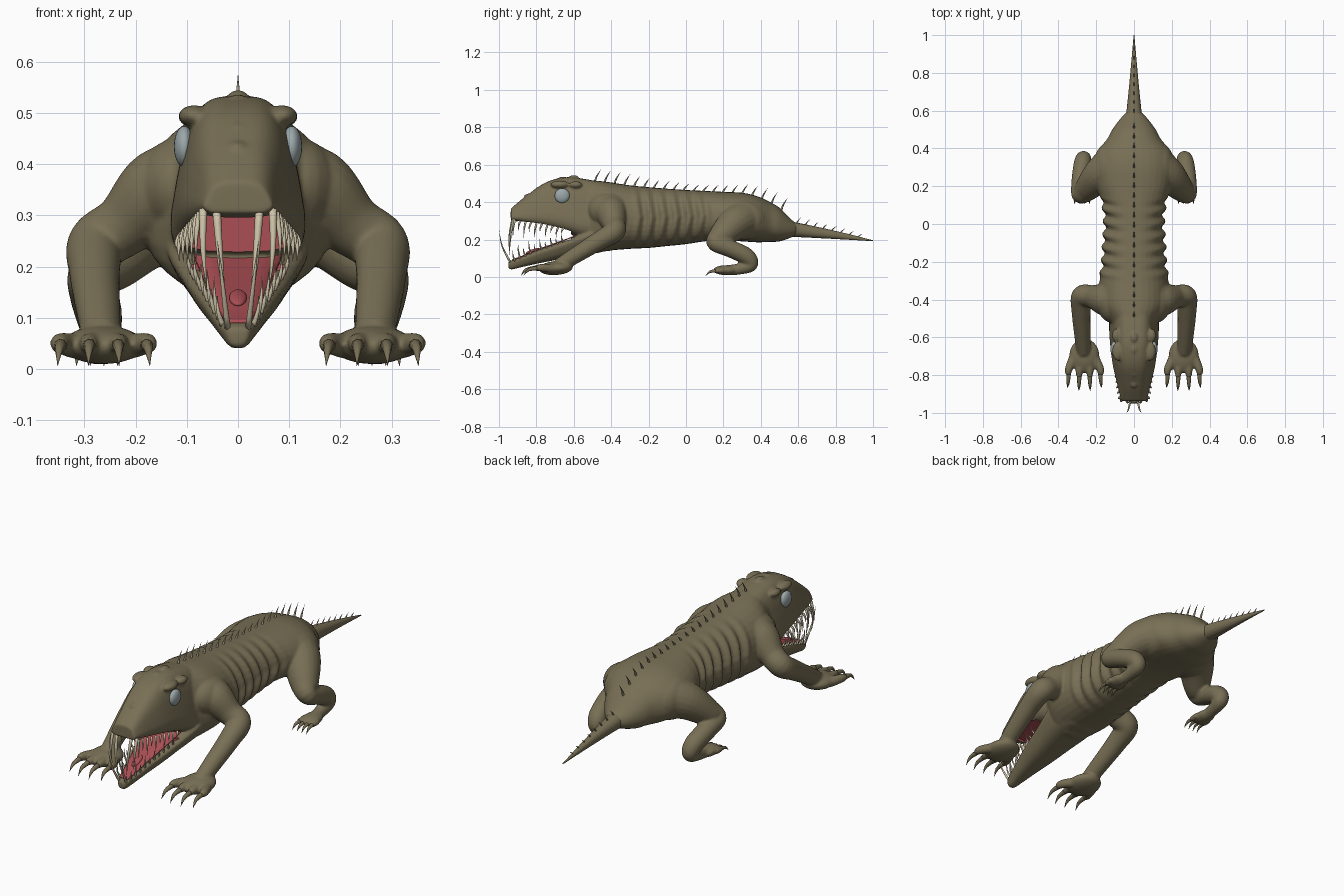
import bpy, bmesh, math
from mathutils import Vector, Matrix

cube = bpy.data.objects.get("Cube")
if cube:
    bpy.data.objects.remove(cube, do_unlink=True)


def material(name, rgb):
    m = bpy.data.materials.new(name)
    m.use_nodes = True
    m.diffuse_color = (*rgb, 1)
    m.node_tree.nodes["Principled BSDF"].inputs["Base Color"].default_value = (*rgb, 1)
    return m


hide = material("olive_hide", (0.187, 0.158, 0.09))
flesh = material("mouth_red", (0.41, 0.078, 0.09))
bone = material("tooth_ivory", (0.62, 0.55, 0.39))
eye_grey = material("eye_grey", (0.33, 0.39, 0.40))
spine_tan = material("spine_tan", (0.36, 0.32, 0.22))


def finish(name, bm, mat, smooth=True):
    bmesh.ops.recalc_face_normals(bm, faces=bm.faces)
    mesh = bpy.data.meshes.new(name)
    bm.to_mesh(mesh)
    bm.free()
    mesh.materials.append(mat)
    for p in mesh.polygons:
        p.use_smooth = smooth
    ob = bpy.data.objects.new(name, mesh)
    bpy.context.collection.objects.link(ob)
    return ob


def spline(keys, steps):
    """Smooth interpolation through tuples of any length."""
    k = [keys[0]] + list(keys) + [keys[-1]]
    out = []
    for i in range(1, len(k) - 2):
        for j in range(steps):
            t = j / steps
            out.append([0.5 * (2 * b + (c - a) * t + (2 * a - 5 * b + 4 * c - d) * t * t
                               + (3 * b - a - 3 * c + d) * t ** 3)
                        for a, b, c, d in zip(k[i - 1], k[i], k[i + 1], k[i + 2])])
    return out + [list(keys[-1])]


def skin(bm, rings):
    rows = [[bm.verts.new(p) for p in r] for r in rings]
    n = len(rows[0])
    for a, b in zip(rows, rows[1:]):
        for i in range(n):
            bm.faces.new((a[i], a[(i + 1) % n], b[(i + 1) % n], b[i]))
    bm.faces.new(rows[0])
    bm.faces.new(rows[-1])


def loft(bm, keys, power=2.2, taper=0.0, sides=32, steps=8, ribs=False):
    """Keys are y, half width, bottom, top."""
    rings = []
    for y, w, zb, zt in spline(keys, steps):
        ring = []
        for i in range(sides):
            a = math.tau * i / sides
            c, s = (math.copysign(abs(v) ** (2 / power), v) for v in (math.cos(a), math.sin(a)))
            f = 0.5 + 0.5 * s
            r = w * (1 + taper * (f - 0.5))
            if ribs:
                u = y + 0.05 * abs(f - 0.5)
                fade = max(0, min(1, (u + 0.29) / 0.05, (0.16 - u) / 0.05))
                r += 0.012 * fade * math.sin(math.tau * u / 0.068)
            ring.append((c * r, y, zb + (zt - zb) * f))
        rings.append(ring)
    skin(bm, rings)


def tube(bm, keys, sides=20, steps=6):
    """Keys are x, y, z, radius."""
    pts = spline(keys, steps)
    pos = [Vector(p[:3]) for p in pts]
    rings, u = [], Vector((1, 0.1, 0.2))
    for i, p in enumerate(pos):
        d = (pos[min(i + 1, len(pos) - 1)] - pos[max(i - 1, 0)]).normalized()
        u = (u - d * u.dot(d)).normalized()
        v = d.cross(u)
        r = max(pts[i][3], 0.0004)
        rings.append([p + r * (u * math.cos(math.tau * k / sides) + v * math.sin(math.tau * k / sides))
                      for k in range(sides)])
    skin(bm, rings)


def spike(bm, base, tip, r, bend=(0, 0, 0)):
    b, t = Vector(base), Vector(tip)
    m = (b + t) / 2 + Vector(bend)
    tube(bm, [(*b, r), (*m, r * 0.65), (*t, 0)], 8, 3)


def ball(bm, loc, scale, tilt=0):
    mat = Matrix.Translation(loc) @ Matrix.Rotation(tilt, 4, 'X') @ Matrix.Diagonal((*scale, 1))
    bmesh.ops.create_uvsphere(bm, u_segments=24, v_segments=16, radius=1, matrix=mat)


# Torso, skull, jaw, tail and mouth cavity sections
torso = [(-.58, .09, .2, .5), (-.5, .14, .13, .515), (-.42, .185, .14, .508), (-.3, .182, .15, .49),
         (-.2, .167, .155, .48), (-.1, .162, .165, .472), (0, .156, .175, .465), (.1, .165, .19, .46),
         (.2, .197, .195, .455), (.3, .21, .19, .45), (.38, .195, .185, .432), (.45, .142, .187, .4),
         (.5, .115, .19, .37), (.56, .07, .21, .31), (.6, .03, .23, .28)]
skull = [(-.937, .061, .303, .365), (-.92, .066, .3, .38), (-.85, .081, .285, .437),
         (-.75, .102, .265, .505), (-.65, .114, .24, .532), (-.55, .12, .21, .525), (-.42, .115, .2, .5)]
jaw = [(-.95, .02, .045, .08), (-.93, .028, .04, .09), (-.88, .042, .052, .108), (-.8, .062, .07, .142),
       (-.7, .085, .09, .178), (-.6, .105, .112, .215), (-.5, .125, .13, .26), (-.4, .13, .14, .3)]
tail = [(.5, .055, .22, .3), (.58, .042, .214, .292), (.7, .029, .208, .268),
        (.85, .015, .2, .234), (1, .002, .191, .196)]
cavity = [(-.9, .066, .2, .308), (-.8, .088, .198, .308), (-.7, .1, .19, .306), (-.615, .104, .19, .302)]
arm = [(.09, -.4, .355, .09), (.15, -.4, .342, .088), (.222, -.385, .281, .062), (.275, -.385, .243, .058),
       (.28, -.47, .19, .05), (.272, -.6, .11, .043), (.266, -.68, .06, .038)]
leg = [(.1, .32, .31, .11), (.18, .26, .285, .092), (.25, .185, .215, .067), (.285, .16, .182, .048),
       (.283, .24, .15, .047), (.272, .325, .108, .046), (.266, .345, .065, .038),
       (.27, .28, .042, .03), (.275, .22, .036, .028)]

body, claws = bmesh.new(), bmesh.new()
loft(body, torso, taper=-.12, ribs=True)
loft(body, skull, 3.6, -.5)
loft(body, jaw, 3.4, .55)

# Shoulders, hips, limbs, feet and brows, mirrored
for s in (-1, 1):
    for path in (arm, leg):
        tube(body, [(s * x, y, z, r) for x, y, z, r in path])
    ball(body, (s * .115, -.4, .35), (.085, .125, .1), -.2)
    ball(body, (s * .125, .29, .305), (.095, .145, .11))
    ball(body, (s * .263, -.697, .047), (.08, .092, .037), .06)
    ball(body, (s * .275, .21, .036), (.044, .065, .026))
    ball(body, (s * .086, -.675, .494), (.03, .05, .021))
    ball(body, (s * .094, -.59, .493), (.023, .035, .019))
    for i in range(4):
        k = i - 1.5
        x, fx = s * (.262 + .056 * k), s * (.275 + .024 * k)
        y = -.82 + .014 * abs(k)
        tube(body, [(s * (.264 + .038 * k), -.71, .045, .025), (x, -.77, .05, .021), (x, y, .046, .014)], 12)
        spike(claws, (x, y + .01, .047), (x + s * .004 * k, y - .07, .006), .013, (0, -.012, .012))
        tube(body, [(fx, .2, .035, .016), (fx, .155, .032, .013)], 12)
        spike(claws, (fx, .162, .033), (fx + s * .003 * k, .105, .006), .01, (0, -.006, .008))
# Low bumps along the middle of the snout
for i in range(5):
    ball(body, (0, -.84 + .06 * i, .434 + .1 * math.sin(i * .38)), (.018, .026, .011))

body_ob = finish("body", body, hide)
rm = body_ob.modifiers.new("blend", 'REMESH')
rm.mode, rm.voxel_size, rm.use_smooth_shade = 'VOXEL', 0.006, True
sm = body_ob.modifiers.new("soften", 'SMOOTH')
sm.factor, sm.iterations = 0.5, 7
finish("claws", claws, hide)

# Hollow the mouth; the cut faces take the red of the cutter
bm = bmesh.new()
loft(bm, cavity, 5)
cutter = finish("mouth_cutter", bm, flesh, smooth=False)
cutter.hide_render = True
cutter.hide_set(True)
cut = body_ob.modifiers.new("mouth", 'BOOLEAN')
cut.operation, cut.solver, cut.object = 'DIFFERENCE', 'EXACT', cutter
cut.material_mode = 'TRANSFER'

bm = bmesh.new()
loft(bm, tail)
finish("tail", bm, hide)

# Spines along the back and tail
bm = bmesh.new()


def ridge(keys, y):
    for a, b in zip(keys, keys[1:]):
        if a[0] <= y <= b[0]:
            return a[3] + (b[3] - a[3]) * (y - a[0]) / (b[0] - a[0])
    return keys[-1][3]


for i in range(20):
    y = -.49 + .0525 * i
    h = .038 + .032 * min(1, abs(y - .05) / .45)
    z = ridge(torso, y) - .01
    spike(bm, (0, y, z), (0, y + .035, z + h), .006, (0, -.004, 0))
for i in range(8):
    y = .59 + .047 * i
    z = ridge(tail, y) - .005
    spike(bm, (0, y, z), (0, y + .026, z + .034 - .002 * i), .004, (0, -.003, 0))
finish("back_spines", bm, spine_tan)

# Mouth floor lining and tongue tip
bm = bmesh.new()
rows = [[bm.verts.new((s * k[1] * .8, k[0], k[3] + .001)) for s in (-1, -.5, 0, .5, 1)]
        for k in spline(jaw[1:7], 4)]
for a, b in zip(rows, rows[1:]):
    for i in range(4):
        bm.faces.new((a[i], a[i + 1], b[i + 1], b[i]))
floor = finish("mouth_floor", bm, flesh)
solid = floor.modifiers.new("thickness", 'SOLIDIFY')
solid.thickness, solid.offset = 0.006, 0
bm = bmesh.new()
ball(bm, (0, -.82, .139), (.017, .04, .009), .36)
finish("tongue", bm, flesh)

# Teeth: rows along each lip plus long front fangs
upper, lower = bmesh.new(), bmesh.new()
for s in (-1, 1):
    for i in range(10):
        t = i / 9
        n = (.1 - .05 * t) * (1 if i % 2 == 0 else .6)
        x, y, z = s * (.075 + .038 * t), -.915 + .26 * t, .306 - .045 * t
        spike(upper, (x, y, z), (x + s * .006, y - .01, z - n), .006, (s * .004, -.004, 0))
        n = (.09 - .045 * t) * (1 if i % 2 else .65)
        x, y, z = s * (.03 + .058 * t), -.915 + .26 * t, .085 + .1 * t
        spike(lower, (x, y, z), (x + s * .01, y - .012, z + n), .0055, (s * .004, -.004, 0))
    spike(upper, (s * .042, -.925, .312), (s * .022, -.94, .1), .0085, (s * .002, -.012, 0))
    spike(upper, (s * .068, -.92, .312), (s * .06, -.935, .15), .008, (s * .004, -.01, 0))
    spike(lower, (s * .02, -.94, .08), (s * .04, -.999, .25), .006, (0, -.014, 0))
finish("upper_teeth", upper, bone)
finish("lower_teeth", lower, bone)

# Eyes
for s, side in ((1, "left"), (-1, "right")):
    bm = bmesh.new()
    ball(bm, (s * .105, -.662, .434), (.02, .04, .04))
    finish(side + "_eye", bm, eye_grey)
